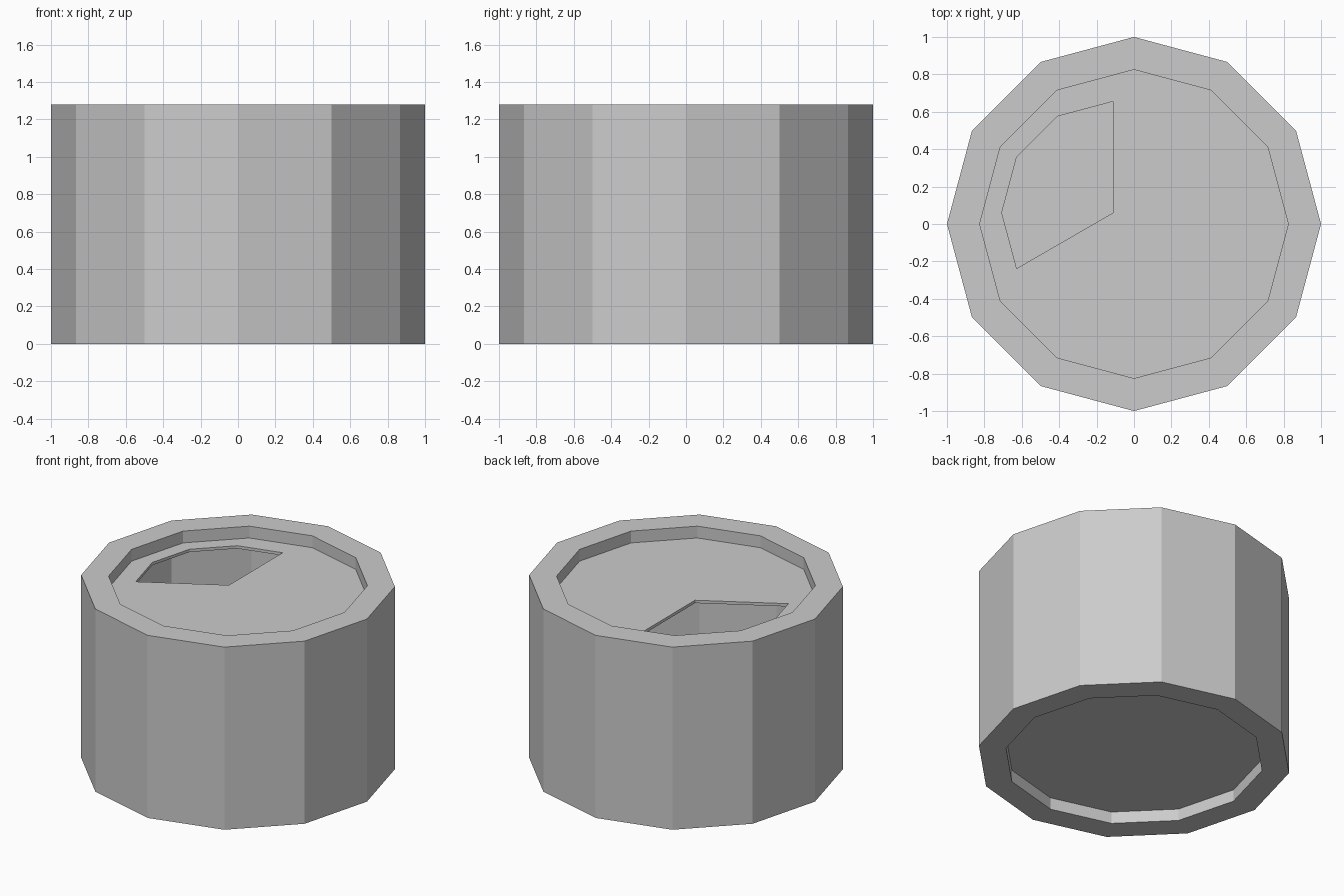
import bpy, bmesh
from math import cos, sin, radians
from mathutils import Vector

if "Cube" in bpy.data.objects:
    bpy.data.objects.remove(bpy.data.objects["Cube"])

SIDES, HEIGHT, RIM, RECESS, LIP = 12, 1.28, 0.825, 0.083, 0.02


def polar(r, deg, z, centre=(0, 0)):
    return (centre[0] + r * cos(radians(deg)), centre[1] + r * sin(radians(deg)), z)


def loop_edges(bm, verts):
    n = len(verts)
    return [bm.edges.get((verts[i], verts[(i + 1) % n])) or
            bm.edges.new((verts[i], verts[(i + 1) % n])) for i in range(n)]


def bridge(bm, a, b):
    n = len(a)
    for i in range(n):
        j = (i + 1) % n
        bm.faces.new((a[i], a[j], b[j], b[i]))


def finish(bm, name):
    mesh = bpy.data.meshes.new(name)
    bm.to_mesh(mesh)
    bm.free()
    obj = bpy.data.objects.new(name, mesh)
    bpy.context.collection.objects.link(obj)
    return obj


# Hollow can: bottom recess, outer wall, rim and top recess from one profile
bm = bmesh.new()
profile = [(RIM, RECESS), (RIM, 0), (1, 0), (1, HEIGHT), (RIM, HEIGHT), (RIM, HEIGHT - RECESS)]
rings = [[bm.verts.new(polar(r, 360 / SIDES * i, z)) for i in range(SIDES)] for r, z in profile]
for a, b in zip(rings, rings[1:]):
    bridge(bm, a, b)
bm.faces.new(rings[0][::-1])
finish(bm, "can_body")

# Lid with a wedge-shaped opening and a thin lip
bm = bmesh.new()
z = HEIGHT - RECESS
corner = (-0.112, 0.06)
outer = [bm.verts.new(polar(RIM, 360 / SIDES * i, z)) for i in range(SIDES)]
wedge = [bm.verts.new((*corner, z))]
wedge += [bm.verts.new(polar(0.595, a, z, corner)) for a in range(90, 211, 30)]
edges = loop_edges(bm, outer) + loop_edges(bm, wedge)
bmesh.ops.triangle_fill(bm, edges=edges, use_beauty=True, normal=Vector((0, 0, 1)))
lower = [bm.verts.new((v.co.x, v.co.y, z - LIP)) for v in wedge]
bridge(bm, wedge, lower)
finish(bm, "lid")
